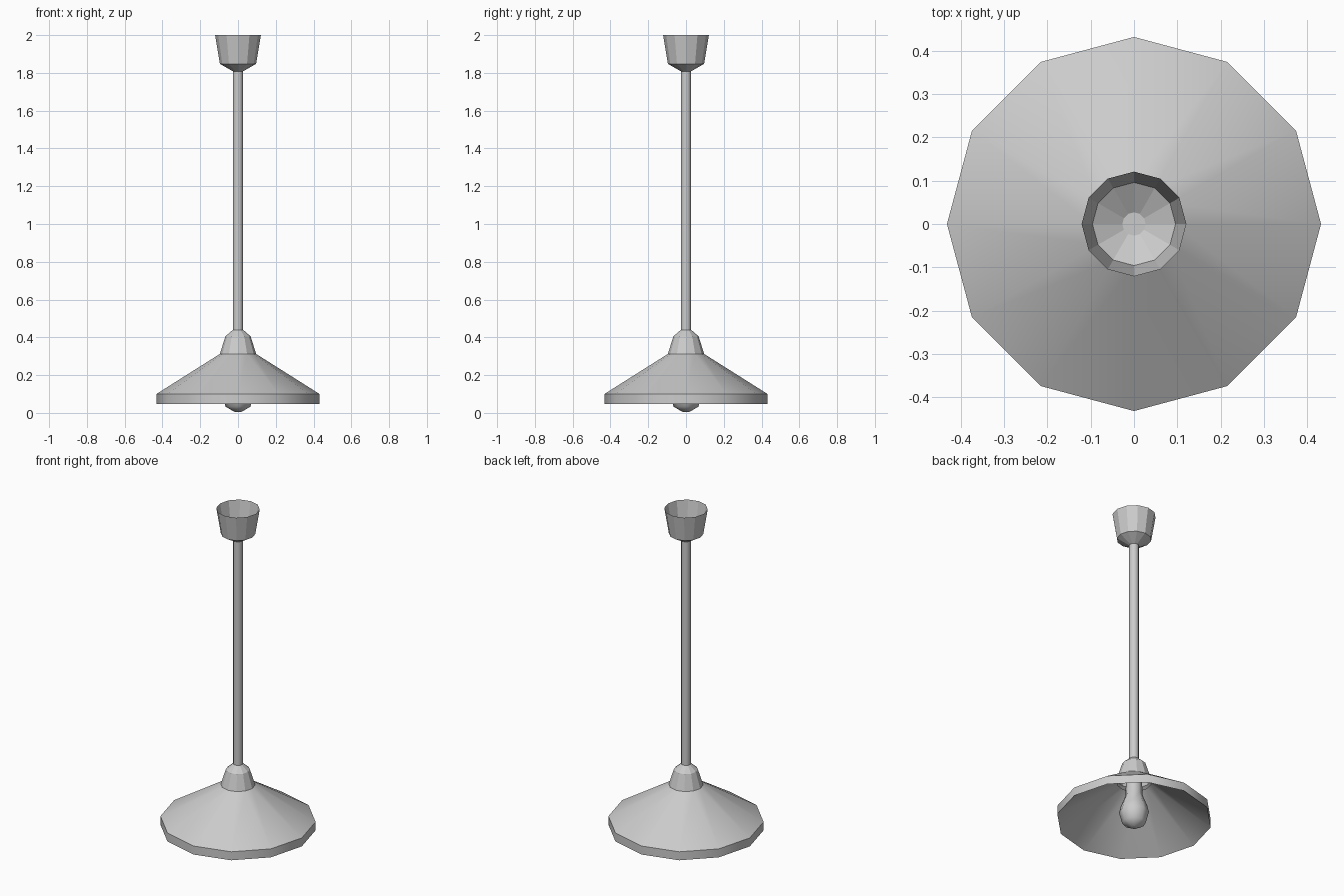
import bpy, bmesh
from math import cos, sin, pi, radians

if "Cube" in bpy.data.objects:
    bpy.data.objects.remove(bpy.data.objects["Cube"])


def lathe(name, profile, sides=12, cap_ends=(False, False), smooth=None):
    """Spin a list of (radius, z), given from bottom to top, about the z axis."""
    bm = bmesh.new()
    rings = []
    for r, z in profile:
        rings.append([bm.verts.new((r * cos(2 * pi * i / sides),
                                    r * sin(2 * pi * i / sides), z))
                      for i in range(sides)])
    for low, high in zip(rings, rings[1:]):
        for i in range(sides):
            j = (i + 1) % sides
            bm.faces.new((low[i], low[j], high[j], high[i]))
    if cap_ends[0]:
        bm.faces.new(rings[0][::-1])
    if cap_ends[1]:
        bm.faces.new(rings[-1])
    mesh = bpy.data.meshes.new(name)
    bm.to_mesh(mesh)
    bm.free()
    obj = bpy.data.objects.new(name, mesh)
    bpy.context.collection.objects.link(obj)
    if smooth:
        bpy.ops.object.select_all(action='DESELECT')
        obj.select_set(True)
        bpy.context.view_layer.objects.active = obj
        bpy.ops.object.shade_smooth_by_angle(angle=radians(smooth))
    return obj


# Ceiling cup, open at the top
lathe("ceiling_cup", [(0.026, 1.808), (0.096, 1.848), (0.121, 2.0)])

# Hanging rod
lathe("rod", [(0.027, 0.43), (0.027, 1.812)], cap_ends=(False, True), smooth=35)

# Shade: inner cone running straight to the lip, then outer rim and outer cone
lathe("shade", [(0.095, 0.29), (0.432, 0.048), (0.432, 0.10), (0.096, 0.312)],
      smooth=35)

# Collar where the shade meets the rod
lathe("collar", [(0.096, 0.312), (0.067, 0.405), (0.027, 0.44)])

# Bulb with its narrow neck running up into the collar
lathe("bulb", [(0.018, 0.005), (0.066, 0.033), (0.083, 0.10), (0.074, 0.14),
               (0.047, 0.21), (0.045, 0.31)], sides=8,
      cap_ends=(True, False), smooth=50)
